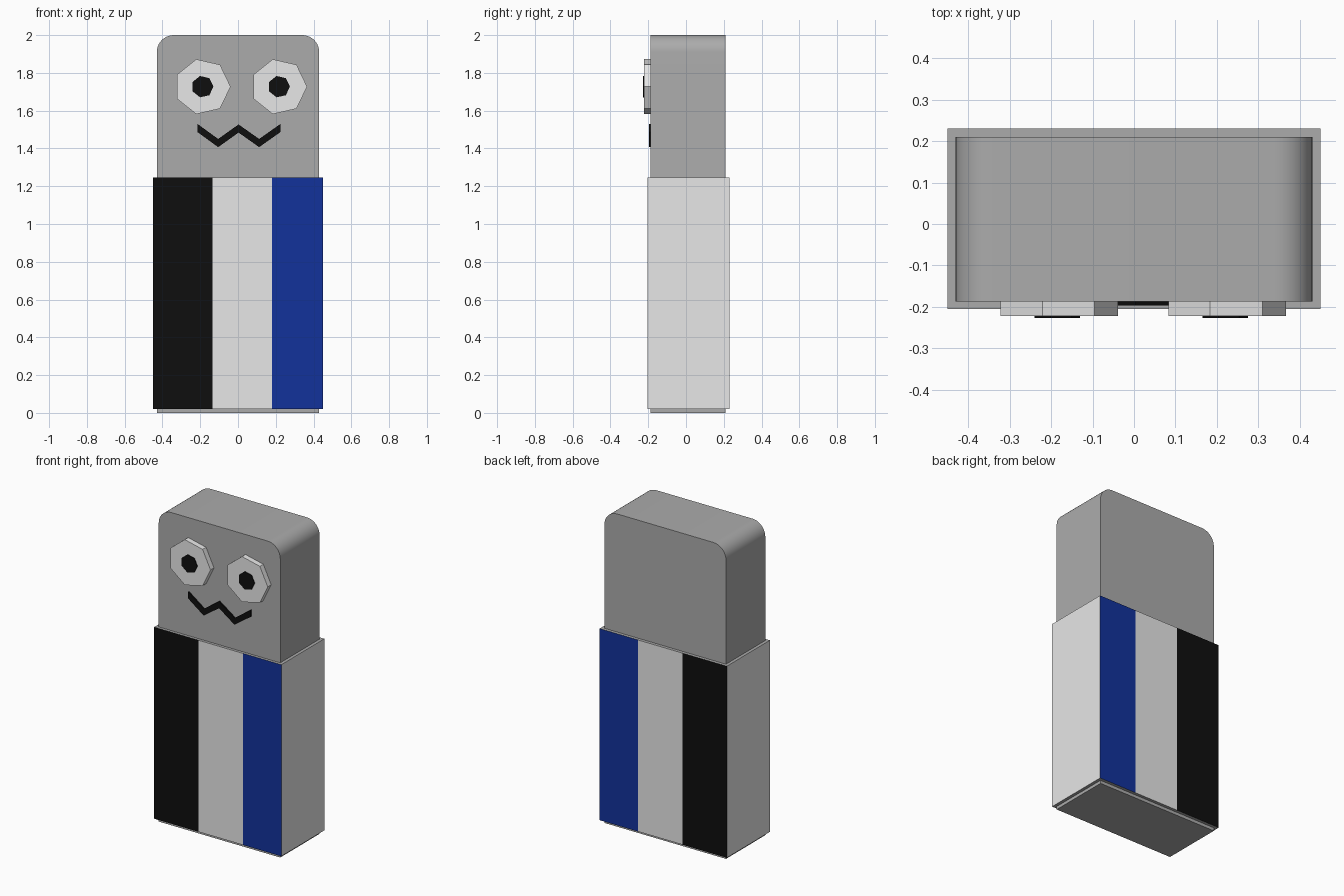
import bpy, bmesh, math
from mathutils import Vector

cube = bpy.data.objects.get("Cube")
if cube:
    bpy.data.objects.remove(cube, do_unlink=True)


def material(name, rgb):
    m = bpy.data.materials.new(name)
    m.use_nodes = True
    m.diffuse_color = (*rgb, 1)
    bsdf = next(n for n in m.node_tree.nodes if n.type == 'BSDF_PRINCIPLED')
    bsdf.inputs["Base Color"].default_value = (*rgb, 1)
    return m


GREY = material("grey", (0.41, 0.41, 0.41))
WHITE = material("white", (0.8, 0.8, 0.8))
BLACK = material("black", (0.0044, 0.0044, 0.0044))
BLUE = material("blue", (0.006, 0.032, 0.33))


def finish(name, bm, mats):
    bmesh.ops.recalc_face_normals(bm, faces=bm.faces)
    mesh = bpy.data.meshes.new(name)
    bm.to_mesh(mesh)
    bm.free()
    for m in mats:
        mesh.materials.append(m)
    ob = bpy.data.objects.new(name, mesh)
    bpy.context.collection.objects.link(ob)
    return ob


def prism(outline, front, back):
    """Extrude an x-z outline from the front y to the back y."""
    bm = bmesh.new()
    face = bm.faces.new([bm.verts.new((x, front, z)) for x, z in outline])
    out = bmesh.ops.extrude_face_region(bm, geom=[face], use_keep_orig=True)
    verts = [v for v in out["geom"] if isinstance(v, bmesh.types.BMVert)]
    bmesh.ops.translate(bm, vec=(0, back - front, 0), verts=verts)
    return bm


def rectangle(half, low, high):
    return [(-half, low), (half, low), (half, high), (-half, high)]


def heptagon(cx, cz, r):
    angles = [math.tau * i / 7 for i in range(7)]
    return [(cx + r * math.cos(a), cz + r * math.sin(a)) for a in angles]


# Body block with rounded top corners
FACE_Y = -0.187
bm = prism(rectangle(0.43, 0, 2), FACE_Y, 0.21)
corners = [e for e in bm.edges if all(v.co.z > 1.9 for v in e.verts)
           and abs(e.verts[0].co.x - e.verts[1].co.x) < 0.01]
bmesh.ops.bevel(bm, geom=corners, offset=0.09, segments=10, profile=0.5, affect='EDGES')
body = finish("body", bm, [GREY])
bpy.context.view_layer.objects.active = body
body.select_set(True)
bpy.ops.object.shade_smooth_by_angle(angle=math.radians(30))
body.select_set(False)

# Striped sleeve: stripes on front and back, plain sides, grey rims
STRIPES = (-0.135, 0.18)
bm = prism(rectangle(0.45, 0.02, 1.245), -0.205, 0.23)
for x in STRIPES:
    bmesh.ops.bisect_plane(bm, geom=bm.verts[:] + bm.edges[:] + bm.faces[:],
                           plane_co=Vector((x, 0, 0)), plane_no=Vector((1, 0, 0)))
bm.normal_update()
for f in bm.faces:
    x = f.calc_center_median().x
    if abs(f.normal.z) > 0.5:
        f.material_index = 3
    elif abs(f.normal.y) > 0.5:
        f.material_index = 1 if x < STRIPES[0] else 2 if x > STRIPES[1] else 0
finish("striped_sleeve", bm, [WHITE, BLACK, BLUE, GREY])

# Eyes and pupils
for side, x in (("right", -0.188), ("left", 0.217)):
    finish(side + "_eye", prism(heptagon(x, 1.727, 0.149), -0.222, FACE_Y), [WHITE])
    finish(side + "_pupil", prism(heptagon(x, 1.727, 0.058), -0.227, -0.221), [BLACK])

# Zigzag mouth
top = [(-0.215, 1.53), (-0.105, 1.45), (0.003, 1.527), (0.112, 1.45), (0.225, 1.53)]
bottom = [(x, z - 0.043) for x, z in reversed(top)]
finish("mouth", prism(top + bottom, -0.196, FACE_Y), [BLACK])
